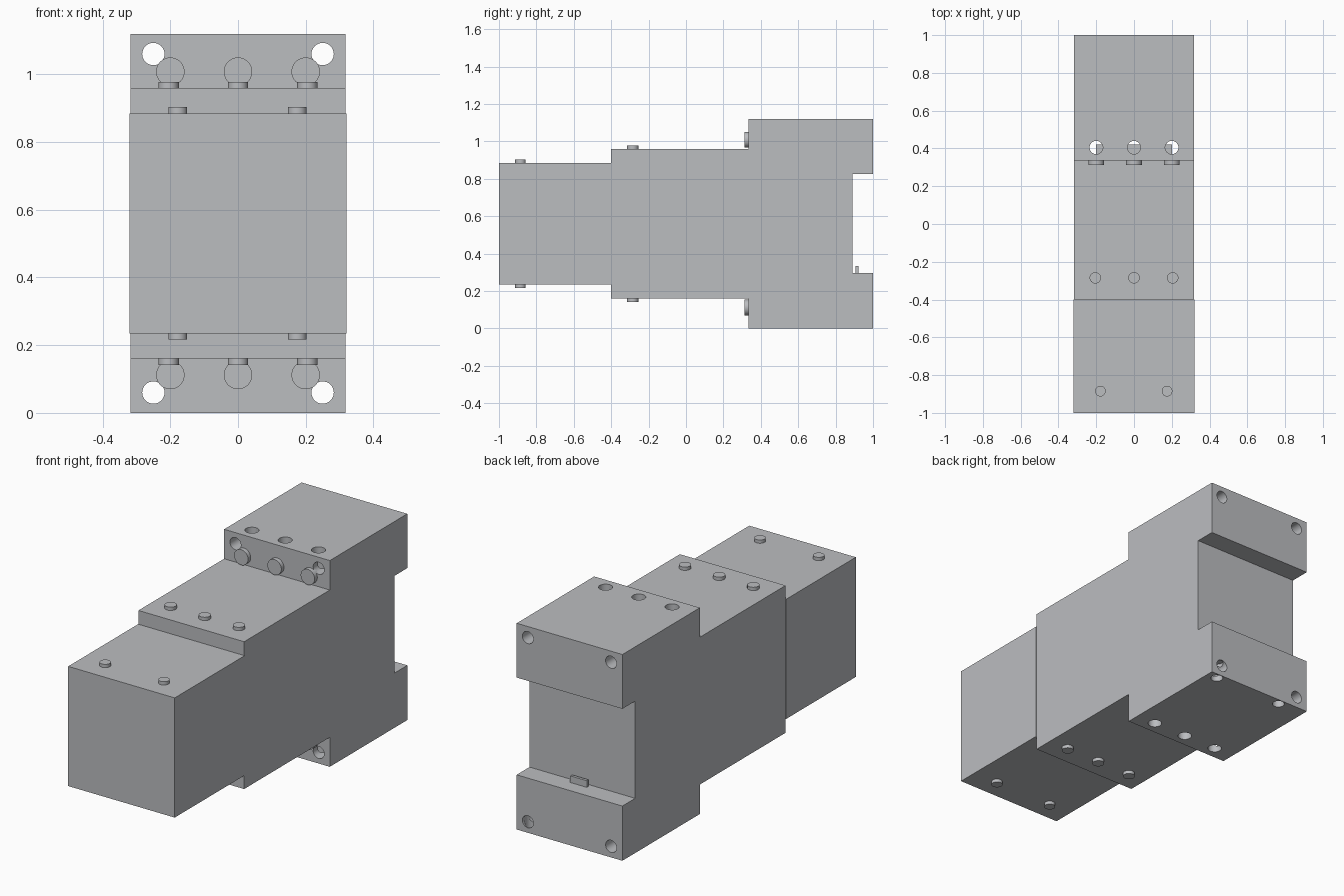
import bpy, bmesh, math
from mathutils import Matrix, Vector

cube = bpy.data.objects.get("Cube")
if cube:
    bpy.data.objects.remove(cube)

grey = bpy.data.materials.new("housing grey")
grey.use_nodes = True
colour = (0.5, 0.51, 0.53, 1)
grey.diffuse_color = colour
grey.node_tree.nodes["Principled BSDF"].inputs["Base Color"].default_value = colour


def finish(bm, name):
    bmesh.ops.recalc_face_normals(bm, faces=bm.faces)
    mesh = bpy.data.meshes.new(name)
    bm.to_mesh(mesh)
    bm.free()
    mesh.materials.append(grey)
    obj = bpy.data.objects.new(name, mesh)
    bpy.context.collection.objects.link(obj)
    return obj


def extruded(name, profile, x0, x1):
    """Side profile (y, z) extruded across the width."""
    bm = bmesh.new()
    face = bm.faces.new([bm.verts.new((x0, y, z)) for y, z in profile])
    new = bmesh.ops.extrude_face_region(bm, geom=[face])["geom"]
    verts = [v for v in new if isinstance(v, bmesh.types.BMVert)]
    bmesh.ops.translate(bm, verts=verts, vec=(x1 - x0, 0, 0))
    return finish(bm, name)


def box(name, x, y, z):
    return extruded(name, [(y[0], z[0]), (y[1], z[0]), (y[1], z[1]), (y[0], z[1])], *x)


def cylinder(name, start, end, radius):
    a, b = Vector(start), Vector(end)
    axis = b - a
    turn = axis.to_track_quat("Z", "Y").to_matrix().to_4x4()
    bm = bmesh.new()
    bmesh.ops.create_cone(bm, cap_ends=True, segments=32, radius1=radius, radius2=radius,
                          depth=axis.length, matrix=Matrix.Translation((a + b) / 2) @ turn)
    return finish(bm, name)


def smooth(obj):
    bpy.ops.object.select_all(action="DESELECT")
    obj.select_set(True)
    bpy.context.view_layer.objects.active = obj
    bpy.ops.object.shade_smooth_by_angle(angle=math.radians(35))


# Housing: stepped body with a rail slot at the back, and the wider front section
half = [(-0.4, 0.16), (0.335, 0.16), (0.335, 0), (1, 0), (1, 0.297), (0.89, 0.297)]
upper = [(0.89, 0.825), (1, 0.825), (1, 1.12), (0.335, 1.12), (0.335, 0.96), (-0.4, 0.96)]
body = extruded("main_housing", half + upper, -0.318, 0.317)
box("front_housing", (-0.32, 0.32), (-1, -0.4), (0.235, 0.885))

# Drill the mounting, wire and underside holes
cutters = []
for x in (-0.25, 0.25):
    for z in (0.06, 1.06):
        cutters.append(cylinder("mounting_hole_cutter", (x, 0.2, z), (x, 1.1, z), 0.033))
for x in (-0.2, 0, 0.2):
    cutters.append(cylinder("wire_hole_cutter", (x, 0.405, -0.1), (x, 0.405, 1.2), 0.035))
for x in (-0.157, 0.255):
    cutters.append(cylinder("underside_hole_cutter", (x, 0.965, -0.1), (x, 0.965, 0.1), 0.031))
for cutter in cutters:
    cutter.hide_render = True
    mod = body.modifiers.new("hole", "BOOLEAN")
    mod.operation = "DIFFERENCE"
    mod.solver = "EXACT"
    mod.object = cutter
bpy.context.view_layer.update()
drilled = bpy.data.meshes.new_from_object(
    body.evaluated_get(bpy.context.evaluated_depsgraph_get()))
body.modifiers.clear()
body.data = drilled
for cutter in cutters:
    bpy.data.objects.remove(cutter)
smooth(body)

# Terminal block inside the wire holes
box("inner_terminal_block", (-0.2, 0.2), (0.345, 0.42), (0.3, 0.82))

# Screws on the steps, above and below
for side, front_z, mid_z, big_z in (("upper", 0.885, 0.96, 1.008), ("lower", 0.235, 0.16, 0.112)):
    out = 0.018 if side == "upper" else -0.018
    for x in (-0.178, 0.175):
        smooth(cylinder(side + "_front_screw", (x, -0.885, front_z - out),
                        (x, -0.885, front_z + out), 0.028))
    for x in (-0.205, 0, 0.205):
        smooth(cylinder(side + "_middle_screw", (x, -0.285, mid_z - out),
                        (x, -0.285, mid_z + out), 0.03))
    for x in (-0.2, 0, 0.2):
        smooth(cylinder(side + "_terminal_screw", (x, 0.312, big_z), (x, 0.345, big_z), 0.042))

# Rail clip tab
box("rail_clip", (-0.05, 0.05), (0.907, 0.922), (0.28, 0.333))
